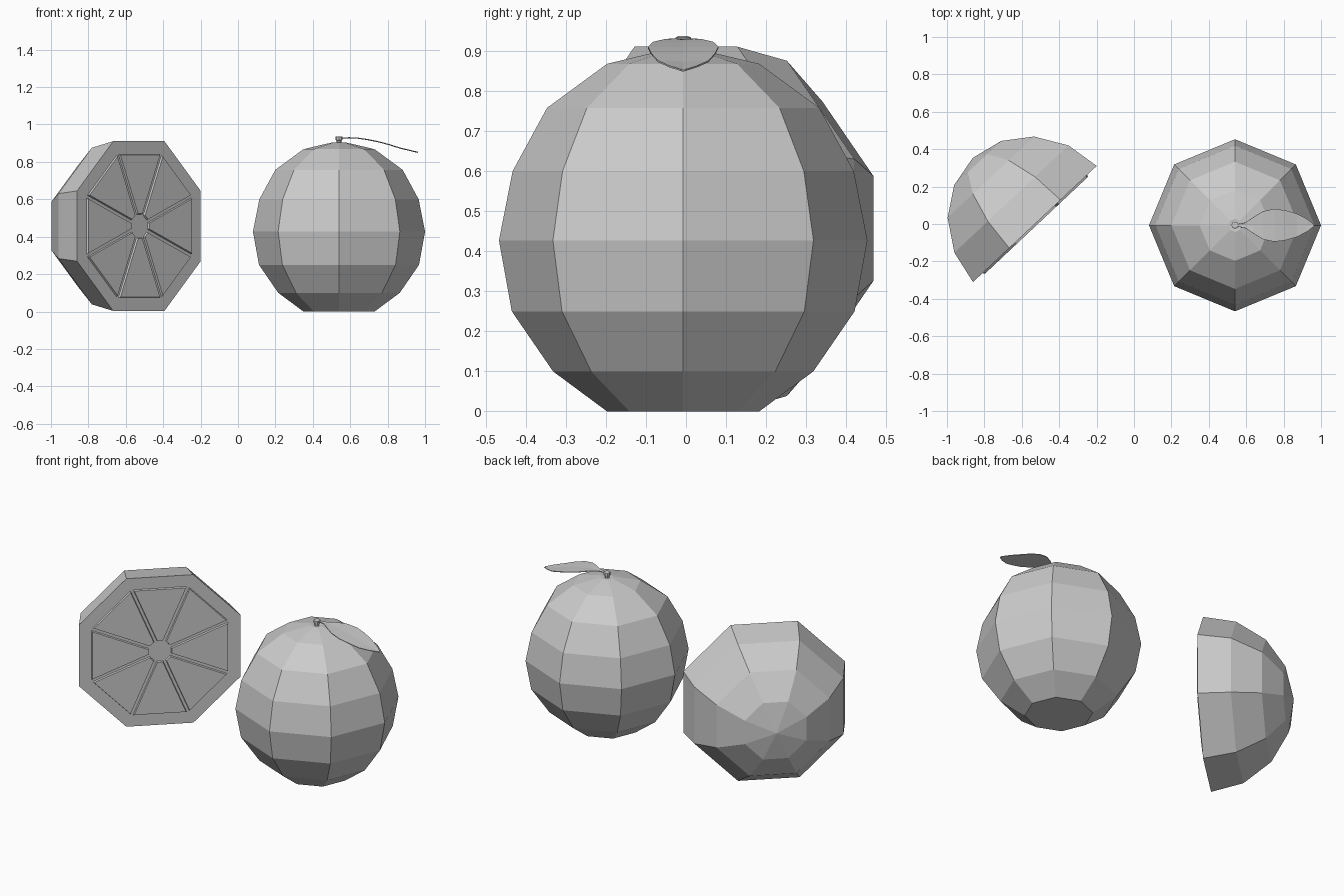
import bpy, bmesh
from math import pi, cos, sin, tan
from mathutils import Matrix, Vector

if "Cube" in bpy.data.objects:
    bpy.data.objects.remove(bpy.data.objects["Cube"])


def make(name, verts, faces, matrix=Matrix()):
    bm = bmesh.new()
    vs = [bm.verts.new(matrix @ Vector(v)) for v in verts]
    for f in faces:
        bm.faces.new([vs[i] for i in f])
    if name != "leaf":
        bmesh.ops.recalc_face_normals(bm, faces=bm.faces[:])
    me = bpy.data.meshes.new(name)
    bm.to_mesh(me)
    bm.free()
    ob = bpy.data.objects.new(name, me)
    bpy.context.collection.objects.link(ob)
    return ob


def lathe(name, profile, phase=0.0, matrix=Matrix(), n=8, pole=None):
    """Stack n-sided rings of (radius, height), capped flat or with a pole."""
    verts = [(r * cos(phase + 2 * pi * i / n), r * sin(phase + 2 * pi * i / n), z)
             for r, z in profile for i in range(n)]
    faces = [(k * n + i, k * n + (i + 1) % n, (k + 1) * n + (i + 1) % n, (k + 1) * n + i)
             for k in range(len(profile) - 1) for i in range(n)]
    faces.append(tuple(range(n))[::-1])
    top = (len(profile) - 1) * n
    if pole is None:
        faces.append(tuple(range(top, top + n)))
    else:
        verts.append((0, 0, pole))
        faces += [(top + i, top + (i + 1) % n, len(verts) - 1) for i in range(n)]
    return make(name, verts, faces, matrix)


# Whole fruit
at = Matrix.Translation((0.54, -0.007, 0))
lathe("whole_fruit", [(0.19, 0), (0.325, 0.10), (0.428, 0.25), (0.46, 0.427), (0.426, 0.60),
                      (0.34, 0.758), (0.19, 0.868), (0.085, 0.893), (0.035, 0.904)],
      matrix=at, pole=0.90)

# Stem with a small cap
lathe("stem", [(0.013, 0.895), (0.013, 0.914), (0.019, 0.917), (0.019, 0.934), (0.012, 0.937)],
      matrix=at)

# Leaf: curved sheet, stations of (x, half width, z)
stations = [(0.01, 0.006, 0.929), (0.055, 0.014, 0.930), (0.10, 0.045, 0.928),
            (0.15, 0.075, 0.921), (0.21, 0.088, 0.909), (0.27, 0.080, 0.893),
            (0.33, 0.063, 0.874), (0.385, 0.034, 0.861), (0.423, 0.005, 0.852)]
verts = [(x, s * w, z - 0.002 * (s == 0)) for x, w, z in stations for s in (-1, 0, 1)]
faces = [(3 * k + j, 3 * k + 3 + j, 3 * k + 4 + j, 3 * k + 1 + j)
         for k in range(len(stations) - 1) for j in (0, 1)]
leaf = make("leaf", verts, faces, at)
thick = leaf.modifiers.new("thickness", 'SOLIDIFY')
thick.thickness = 0.004
thick.offset = 0

# Frame of the cut half: local +z points out of the cut face, local y is up
u = Vector((0.729, 0.685, 0)).normalized()
up = Vector((0, 0, 1))
frame = Matrix((u, up, u.cross(up))).transposed().to_4x4()
frame.translation = (-0.53, 0, 0.457)

# Half fruit dome
lathe("half_fruit", [(0.491, 0), (0.453, -0.183), (0.343, -0.344), (0.187, -0.447)],
      phase=pi / 8, matrix=frame, pole=-0.485)

# Raised flesh segments, one per octagon side
def outline(inner, outer, gap, z):
    t, g = tan(pi / 8), gap / cos(pi / 8)
    wi, wo = inner * t - g, outer * t - g
    return [(-wi, inner, z), (wi, inner, z), (wo, outer, z), (-wo, outer, z)]


for i in range(8):
    pts = outline(0.062, 0.384, 0.007, -0.003) + outline(0.066, 0.380, 0.011, 0.011)
    sides = [(k, (k + 1) % 4, (k + 1) % 4 + 4, k + 4) for k in range(4)]
    make(f"flesh_segment_{i + 1}", pts, sides + [(3, 2, 1, 0), (4, 5, 6, 7)],
         frame @ Matrix.Rotation(i * pi / 4, 4, 'Z'))
